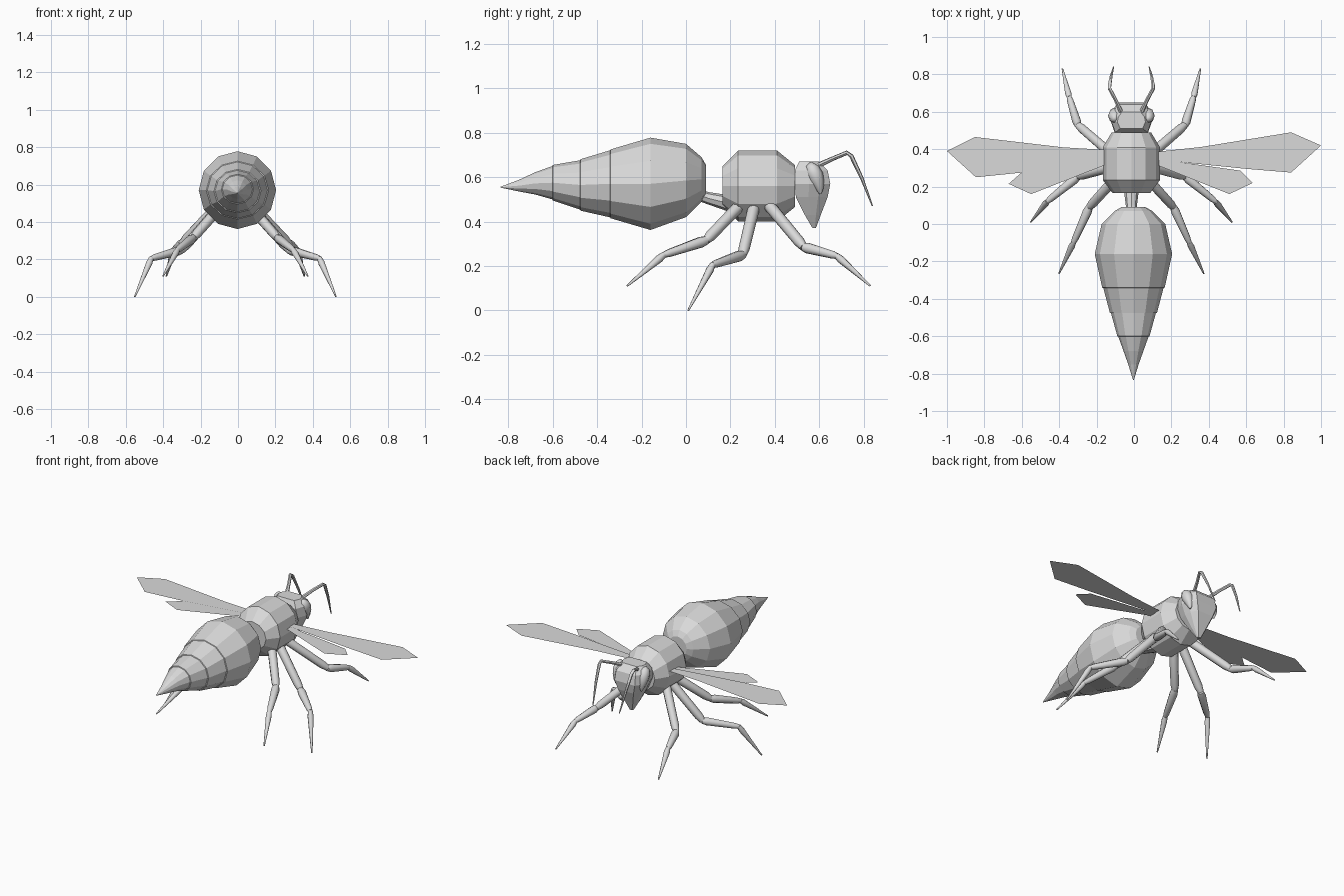
import bpy
import bmesh
from math import cos, sin, pi
from mathutils import Vector

cube = bpy.data.objects.get("Cube")
if cube:
    bpy.data.objects.remove(cube, do_unlink=True)

SHADE = (0.7, 0.7, 0.7, 1)
grey = bpy.data.materials.new("plain grey")
grey.use_nodes = True
grey.diffuse_color = SHADE
grey.node_tree.nodes["Principled BSDF"].inputs["Base Color"].default_value = SHADE

MID = -0.014  # the body's centre line


def make(name, verts, faces, smooth=False):
    mesh = bpy.data.meshes.new(name)
    mesh.from_pydata(verts, [], faces)
    mesh.materials.append(grey)
    obj = bpy.data.objects.new(name, mesh)
    bpy.context.collection.objects.link(obj)
    if smooth:
        bpy.ops.object.select_all(action="DESELECT")
        obj.select_set(True)
        bpy.context.view_layer.objects.active = obj
        bpy.ops.object.shade_smooth_by_angle(angle=0.9)
    return obj


def loft(name, rings, smooth=False):
    """Skin a list of equal rings, cap both ends and face everything outwards."""
    n = len(rings[0])
    verts = [v for ring in rings for v in ring]
    faces = [(r * n + i, r * n + (i + 1) % n, (r + 1) * n + (i + 1) % n, (r + 1) * n + i)
             for r in range(len(rings) - 1) for i in range(n)]
    last = (len(rings) - 1) * n
    faces += [tuple(reversed(range(n))), tuple(range(last, last + n))]
    obj = make(name, verts, faces, smooth)
    bm = bmesh.new()
    bm.from_mesh(obj.data)
    bmesh.ops.recalc_face_normals(bm, faces=bm.faces)
    bm.to_mesh(obj.data)
    bm.free()
    return obj


def turned(name, profile, sides=12, x=MID):
    """Body section along y; the profile holds y, height, half width, half depth."""
    rings = [[(x + w * cos(2 * pi * i / sides), y, z + h * sin(2 * pi * i / sides))
              for i in range(sides)] for y, z, w, h in profile]
    return loft(name, rings)


def tube(name, points, radii, sides=8):
    """Tapered tube following a path."""
    pts = [Vector(p) for p in points]
    rings = []
    for i, p in enumerate(pts):
        along = (pts[min(i + 1, len(pts) - 1)] - pts[max(i - 1, 0)]).normalized()
        u = along.cross(Vector((0.3, 0.2, 1))).normalized()
        v = along.cross(u)
        rings.append([p + radii[i] * (u * cos(2 * pi * k / sides) + v * sin(2 * pi * k / sides))
                      for k in range(sides)])
    return loft(name, rings, True)


# Abdomen with faintly overlapping plates and a slender sting
turned("abdomen", [
    (0.09, 0.59, 0.065, 0.065), (0.07, 0.59, 0.1, 0.1), (0.0, 0.585, 0.17, 0.165),
    (-0.16, 0.57, 0.207, 0.208), (-0.34, 0.57, 0.167, 0.155), (-0.342, 0.57, 0.161, 0.151),
    (-0.475, 0.565, 0.126, 0.116), (-0.477, 0.565, 0.12, 0.111), (-0.6, 0.575, 0.086, 0.08),
    (-0.602, 0.575, 0.081, 0.075), (-0.68, 0.572, 0.053, 0.05), (-0.75, 0.562, 0.028, 0.027),
    (-0.835, 0.555, 0.002, 0.002)], x=-0.003)

# Thorax and waist
turned("thorax", [(0.165, 0.56, 0.1, 0.09), (0.235, 0.56, 0.153, 0.16),
                  (0.41, 0.56, 0.153, 0.16), (0.49, 0.56, 0.105, 0.095)])
turned("waist", [(0.03, 0.53, 0.03, 0.028), (0.1, 0.505, 0.03, 0.028),
                 (0.2, 0.48, 0.042, 0.038)], 8)

# Wedge-shaped head: height, half width, back and front of each level
head = []
for z, w, back, front in [(0.37, 0.012, 0.57, 0.585), (0.43, 0.045, 0.535, 0.607),
                          (0.51, 0.085, 0.495, 0.638), (0.57, 0.112, 0.49, 0.65),
                          (0.63, 0.107, 0.49, 0.638), (0.67, 0.075, 0.51, 0.6)]:
    d = front - back
    outline = [(-0.8, 0), (0.8, 0), (1, 0.4), (0.93, 0.7), (0.65, 1),
               (-0.65, 1), (-0.93, 0.7), (-1, 0.4)]
    head.append([(MID + w * x, back + d * t, z) for x, t in outline])
loft("head", head)

# Leg paths for one side: distance from the centre line, y, z
LEGS = {
    "front_leg": [(0.09, 0.36, 0.49), (0.287, 0.53, 0.285), (0.333, 0.68, 0.245), (0.369, 0.83, 0.11)],
    "middle_leg": [(0.085, 0.31, 0.48), (0.285, 0.255, 0.25), (0.45, 0.12, 0.205), (0.538, 0.01, 0.0)],
    "rear_leg": [(0.08, 0.25, 0.48), (0.225, 0.09, 0.315), (0.31, -0.1, 0.25), (0.387, -0.265, 0.11)],
}
SEGMENTS = [("thigh", 0.027, 0.025), ("shin", 0.025, 0.018), ("foot", 0.018, 0.004)]

for side, s in (("left", 1), ("right", -1)):
    # Three-part legs, each part slightly waisted at its joints
    for leg, path in LEGS.items():
        pts = [Vector((MID + s * x, y, z)) for x, y, z in path]
        for (part, r0, r1), a, b in zip(SEGMENTS, pts, pts[1:]):
            end = r1 if part == "foot" else r1 * 0.75
            stops = [a.lerp(b, t) for t in (-0.02, 0.12, 0.88, 1.0)]
            middle = r0 * 0.55 if part == "foot" else r1
            tube(f"{side}_{leg}_{part}", stops, [r0 * 0.75, r0, middle * (0.6 if part == "foot" else 1), end])

    # Bent antenna
    feeler = [(0.055, 0.6, 0.655), (0.085, 0.665, 0.685), (0.117, 0.725, 0.71),
              (0.116, 0.745, 0.695), (0.108, 0.79, 0.6), (0.095, 0.84, 0.47)]
    tube(f"{side}_antenna", [(MID + s * x, y, z) for x, y, z in feeler],
         [0.012, 0.01, 0.01, 0.01, 0.008, 0.003], 6)

    # Teardrop eye on the side of the head
    rings = []
    for z, r, y in [(0.525, 0.005, 0.605), (0.55, 0.018, 0.6), (0.585, 0.031, 0.588),
                    (0.62, 0.035, 0.578), (0.65, 0.026, 0.57), (0.665, 0.007, 0.565)]:
        rings.append([(MID + s * 0.09 + r * cos(2 * pi * k / 8),
                       y + 1.1 * r * sin(2 * pi * k / 8), z) for k in range(8)])
    loft(f"{side}_eye", rings, True)

# Flat wings; each hindwing tucks under its forewing
WINGS = {
    "right_forewing": [(-0.13, 0.395), (-0.38, 0.41), (-0.85, 0.465), (-1, 0.39),
                       (-0.845, 0.25), (-0.6, 0.275), (-0.13, 0.355)],
    "right_hindwing": [(-0.13, 0.37), (-0.59, 0.285), (-0.67, 0.215), (-0.55, 0.16), (-0.13, 0.325)],
    "left_forewing": [(0.11, 0.385), (0.36, 0.412), (0.84, 0.49), (1, 0.42),
                      (0.84, 0.275), (0.6, 0.295), (0.11, 0.345)],
    "left_hindwing": [(0.11, 0.36), (0.23, 0.333), (0.57, 0.285), (0.635, 0.22), (0.51, 0.16), (0.11, 0.32)],
}
for name, outline in WINGS.items():
    z = 0.588 if "fore" in name else 0.584
    order = range(len(outline))
    if name.startswith("right"):
        order = reversed(order)
    wing = make(name, [(x, y, z) for x, y in outline], [tuple(order)])
    # Keep every wing facing up
    if wing.data.polygons[0].normal.z < 0:
        wing.data.flip_normals()
